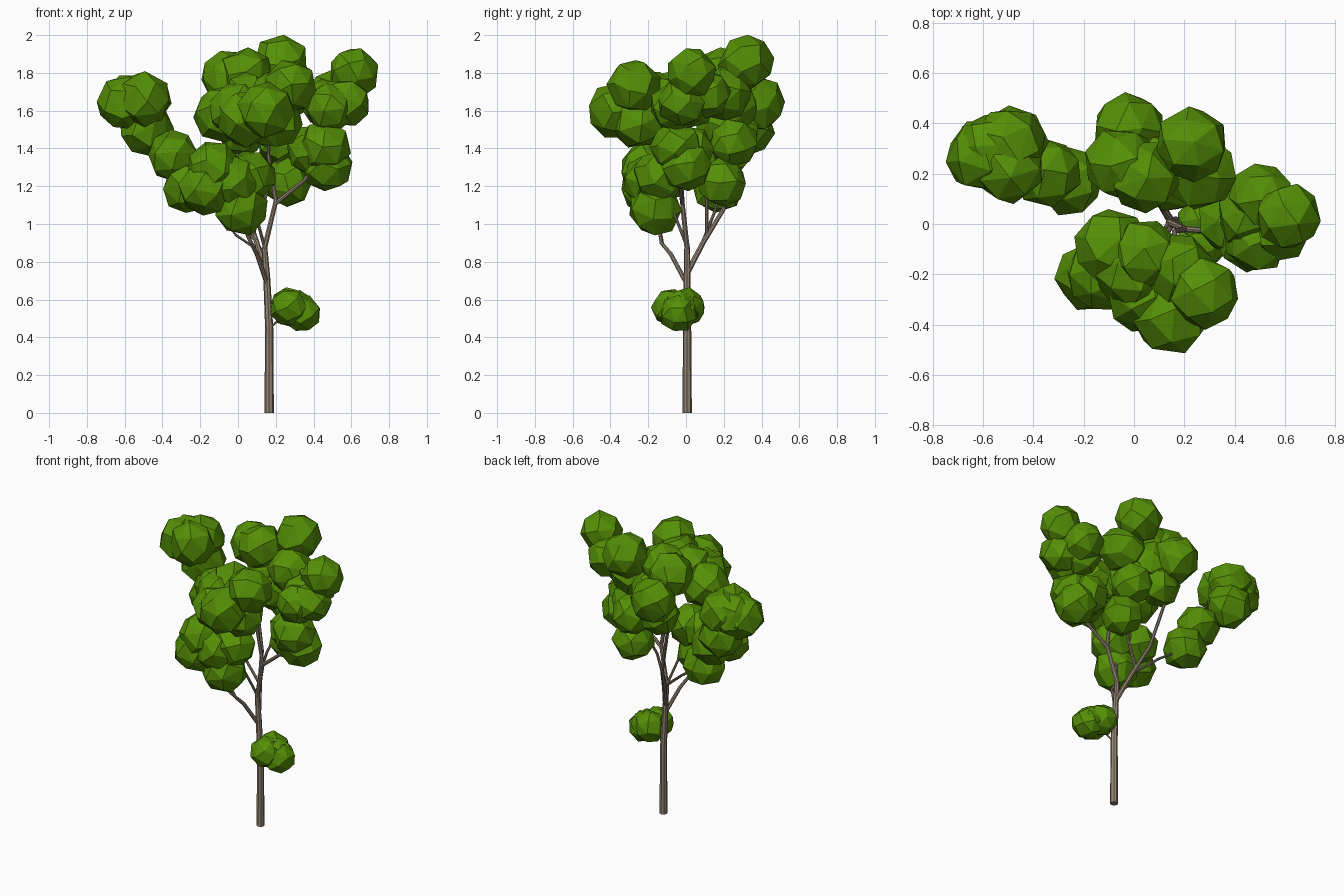
import bpy
import bmesh
import math
import random
from mathutils import Vector, Euler

random.seed(4)
default_cube = bpy.data.objects.get("Cube")
if default_cube:
    bpy.data.objects.remove(default_cube, do_unlink=True)

CM = 0.01  # positions below are in hundredths of a unit


def make_material(name, colour):
    material = bpy.data.materials.new(name)
    material.use_nodes = True
    material.diffuse_color = colour
    shader = next(n for n in material.node_tree.nodes if n.type == "BSDF_PRINCIPLED")
    shader.inputs["Base Color"].default_value = colour
    shader.inputs["Roughness"].default_value = 0.9
    return material


leaf_green = make_material("leaf green", (0.09, 0.275, 0.002, 1))
bark_brown = make_material("bark brown", (0.3, 0.235, 0.175, 1))


def sphere_points(count):
    """Evenly spread directions over a unit sphere."""
    golden = math.pi * (math.sqrt(5) - 1)
    for i in range(count):
        height = 1 - 2 * (i + 0.5) / count
        ring = math.sqrt(1 - height * height)
        yield Vector((ring * math.cos(golden * i), ring * math.sin(golden * i), height))


def add_leaf_ball(bm, centre, radius):
    """One faceted ball: the convex hull of slightly uneven sphere points."""
    turn = Euler([random.uniform(0, math.tau) for axis in "xyz"]).to_matrix()
    verts = []
    for direction in sphere_points(22):
        reach = radius * random.uniform(0.98, 1.07)
        verts.append(bm.verts.new(centre + turn @ direction * reach))
    bmesh.ops.convex_hull(bm, input=verts)


def make_foliage(name, radius, centres):
    bm = bmesh.new()
    for centre in centres:
        add_leaf_ball(bm, Vector(centre) * CM, radius * CM)
    bmesh.ops.recalc_face_normals(bm, faces=bm.faces[:])
    mesh = bpy.data.meshes.new(name)
    bm.to_mesh(mesh)
    bm.free()
    mesh.materials.append(leaf_green)
    foliage = bpy.data.objects.new(name, mesh)
    bpy.context.collection.objects.link(foliage)


def make_branch(name, start_radius, end_radius, path):
    """A tapered, flat-sided tube along a path."""
    curve = bpy.data.curves.new(name, "CURVE")
    curve.dimensions = "3D"
    curve.bevel_depth = CM
    curve.bevel_resolution = 2
    curve.use_fill_caps = True
    spline = curve.splines.new("POLY")
    spline.points.add(len(path) - 1)
    spline.use_smooth = False
    for i, (point, place) in enumerate(zip(spline.points, path)):
        point.co = (*(Vector(place) * CM), 1)
        blend = i / (len(path) - 1)
        point.radius = start_radius + (end_radius - start_radius) * blend
    curve.materials.append(bark_brown)
    branch = bpy.data.objects.new(name, curve)
    bpy.context.collection.objects.link(branch)
    bpy.ops.object.select_all(action="DESELECT")
    branch.select_set(True)
    bpy.context.view_layer.objects.active = branch
    bpy.ops.object.convert(target="MESH")


# Trunk and the limbs that fork from it
make_branch("trunk", 2.5, 1.5,
            [(16.5, 0.6, 0), (16.5, 0.6, 45), (15.2, 0.6, 72), (14, 0.6, 88)])
make_branch("upper_trunk", 1.5, 0.8,
            [(14, 0.6, 87), (20, -2, 112), (16, -3, 137), (18, -15, 160)])
make_branch("side_limb", 1.2, 0.6,
            [(20, -2, 111), (35, -3, 123), (46, -2, 138), (54, 2, 165)])
make_branch("back_limb", 1.6, 0.8,
            [(15, 0.6, 74), (10, 9, 90), (4, 20, 108), (-4, 25, 140), (-3, 25, 170)])
make_branch("back_inner_limb", 1, 0.6,
            [(8, 11, 95), (14, 11, 113), (24, 20, 140), (24, 30, 180)])
make_branch("far_limb", 0.9, 0.6,
            [(10, 9, 91), (-8, 15, 106), (-26, 18, 118), (-36, 22, 137), (-50, 27, 155)])
make_branch("front_limb", 1.3, 0.7,
            [(15.5, 0.6, 68), (10, -8, 84), (7, -13, 90), (4, -14, 96), (1, -17, 107)])
make_branch("front_twig", 0.7, 0.5, [(8, -12, 88), (-1, -13, 94), (-16, -20, 114)])
make_branch("inner_twig", 0.9, 0.5, [(14, 0.6, 88), (8, -8, 110), (6, -14, 130)])
make_branch("low_twig", 0.6, 0.4, [(16.5, 0.6, 44), (21, -2, 49), (28, -4, 54)])

# Leaf clumps, grouped by the limb that carries them
make_foliage("far_foliage", 14.5, [
    (-60, 27, 164), (-50, 32, 166), (-50, 22, 166), (-49, 32, 151), (-57, 30, 165)])
make_foliage("link_foliage", 13.5, [(-34, 20, 136), (-26, 17, 119)])
make_foliage("lower_front_foliage", 14, [
    (-17, -21, 119), (-13, -21, 130), (-3, -20, 123), (-9, -10, 127),
    (1.5, -16.5, 108), (6, -14, 125)])
make_foliage("middle_front_foliage", 15, [
    (-8.5, -9.5, 158), (-1, -20, 160), (4, -28, 156), (15, -37, 160), (19, -25, 155)])
make_foliage("upper_front_foliage", 14, [(28, -27.5, 173), (18, -18, 167), (5, -12, 166)])
make_foliage("back_foliage", 14.5, [
    (23, 32, 186), (-2, 38, 164), (-5.5, 24, 177), (4, 19, 179),
    (26, 20, 169), (8, 24, 163)])
make_foliage("lower_back_foliage", 13, [
    (26, 19, 122), (23, 25, 143), (2, 26, 149), (15, 18, 153)])
make_foliage("upper_side_foliage", 13, [
    (61.5, 3, 180), (57, -2, 164), (46, 3, 164), (51, 11, 169), (49, -6, 162)])
make_foliage("lower_side_foliage", 13.5, [(46, -5, 141), (47, 0, 130.5), (39, 1, 139)])
make_foliage("low_bush", 10, [
    (27, -8, 56), (34, -4, 52.5), (27, 0.5, 56), (31, -3, 55)])
